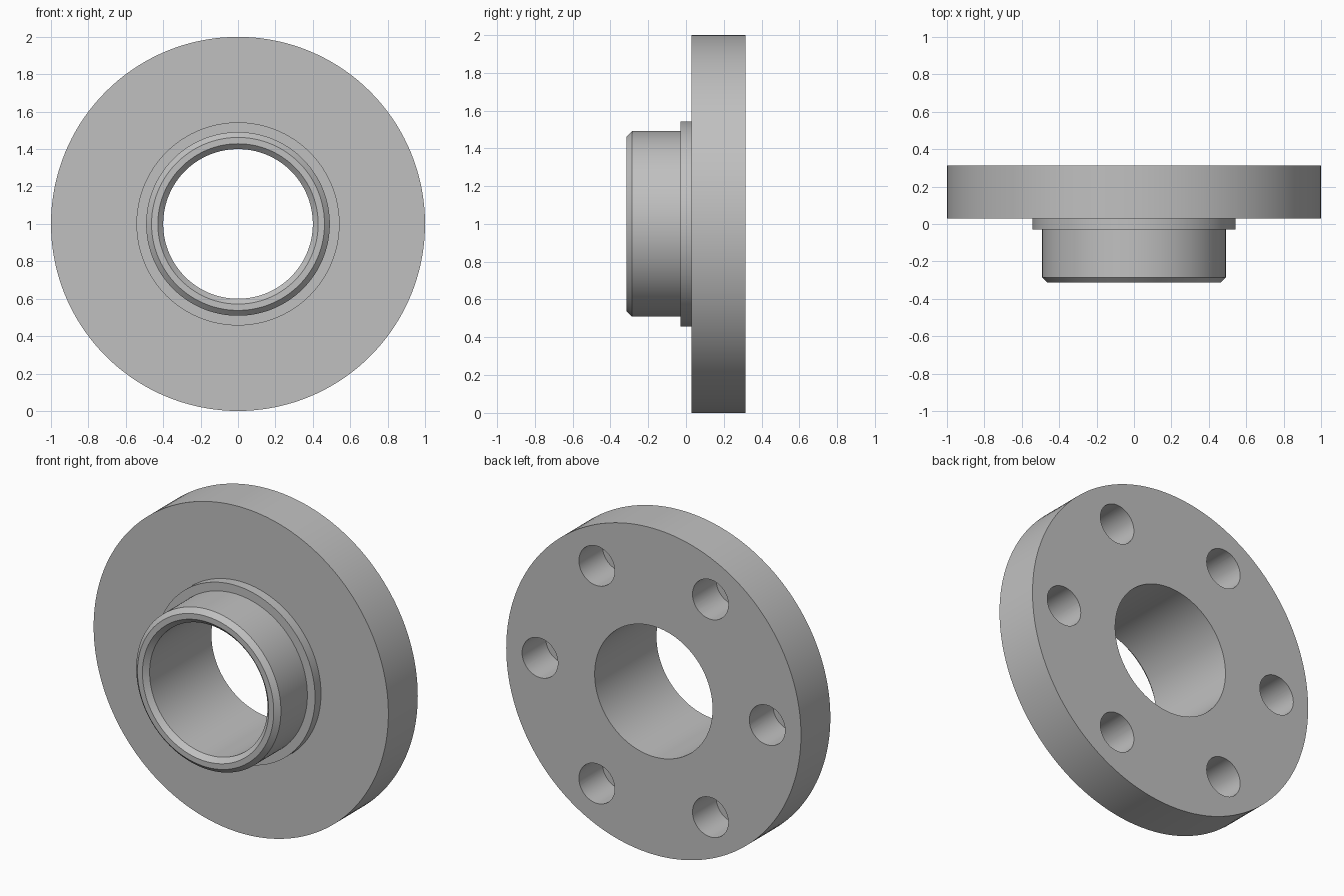
import bpy, bmesh
from math import cos, sin, pi, radians
from mathutils import Matrix, Vector

cube = bpy.data.objects.get("Cube")
if cube:
    bpy.data.objects.remove(cube, do_unlink=True)

CENTRE_Z = 1.0
BACK, FLANGE_FRONT, COLLAR_FRONT, TIP = 0.314, 0.029, -0.029, -0.314
FLANGE_R, COLLAR_R, SPIGOT_R, BORE_R = 1.0, 0.543, 0.491, 0.4
CHAMFER = 0.0286
HOLE_COUNT, HOLE_RING_R, HOLE_R, HOLE_DEPTH = 6, 0.771, 0.1215, 0.229

steel = bpy.data.materials.new("grey steel")
steel.use_nodes = True
colour = (0.53, 0.53, 0.53, 1)
steel.diffuse_color = colour
steel.node_tree.nodes["Principled BSDF"].inputs["Base Color"].default_value = colour


def finish(name, bm):
    bmesh.ops.recalc_face_normals(bm, faces=bm.faces)
    mesh = bpy.data.meshes.new(name)
    bm.to_mesh(mesh)
    bm.free()
    mesh.materials.append(steel)
    obj = bpy.data.objects.new(name, mesh)
    bpy.context.collection.objects.link(obj)
    return obj


def lathe(name, profile, steps=144):
    """Turn a closed (radius, y) profile about the y axis."""
    bm = bmesh.new()
    rings = []
    for i in range(steps):
        a = 2 * pi * i / steps
        rings.append([bm.verts.new((r * cos(a), y, CENTRE_Z + r * sin(a)))
                      for r, y in profile])
    n = len(profile)
    for i, ring in enumerate(rings):
        after = rings[(i + 1) % steps]
        for j in range(n):
            k = (j + 1) % n
            bm.faces.new((ring[j], ring[k], after[k], after[j]))
    return finish(name, bm)


# Turned body: flange, raised collar and chamfered spigot around one bore
body = lathe("flange_body", [
    (BORE_R, BACK), (FLANGE_R, BACK), (FLANGE_R, FLANGE_FRONT),
    (COLLAR_R, FLANGE_FRONT), (COLLAR_R, COLLAR_FRONT),
    (SPIGOT_R, COLLAR_FRONT), (SPIGOT_R, TIP + CHAMFER),
    (SPIGOT_R - CHAMFER, TIP), (BORE_R + CHAMFER, TIP),
    (BORE_R, TIP + CHAMFER)])

# Blind bolt holes in the back face
bm = bmesh.new()
margin = 0.1
for i in range(HOLE_COUNT):
    a = 2 * pi * i / HOLE_COUNT
    place = Vector((HOLE_RING_R * cos(a), BACK + (margin - HOLE_DEPTH) / 2,
                    CENTRE_Z + HOLE_RING_R * sin(a)))
    bmesh.ops.create_cone(bm, cap_ends=True, segments=48, radius1=HOLE_R,
                          radius2=HOLE_R, depth=HOLE_DEPTH + margin,
                          matrix=Matrix.Translation(place) @ Matrix.Rotation(pi / 2, 4, "X"))
cutter = finish("bolt_hole_cutter", bm)
cutter.hide_render = True

cut = body.modifiers.new("bolt_holes", "BOOLEAN")
cut.operation = "DIFFERENCE"
cut.solver = "EXACT"
cut.object = cutter

bpy.ops.object.select_all(action="DESELECT")
body.select_set(True)
bpy.context.view_layer.objects.active = body
bpy.ops.object.modifier_apply(modifier=cut.name)
bpy.data.objects.remove(cutter, do_unlink=True)
bpy.ops.object.shade_smooth_by_angle(angle=radians(30))
